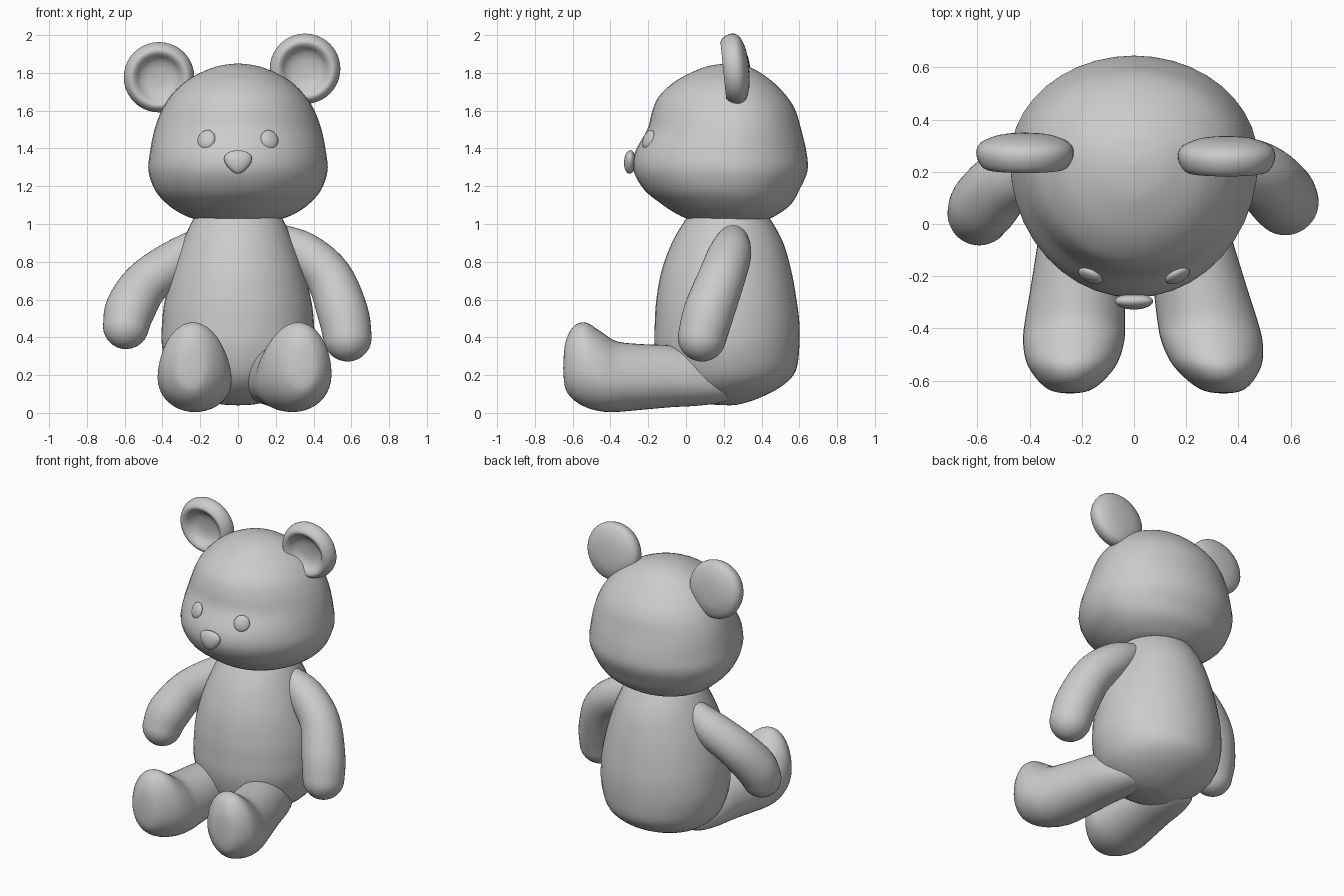
import bpy, bmesh, math
from mathutils import Vector, Matrix

if "Cube" in bpy.data.objects:
    bpy.data.objects.remove(bpy.data.objects["Cube"])

N = 40  # points around each ring


def smooth_rows(rows, steps=5):
    """Catmull-Rom interpolation through rows of numbers."""
    out = []
    for i in range(len(rows) - 1):
        a, b, c, d = (rows[max(0, min(len(rows) - 1, i + k))] for k in (-1, 0, 1, 2))
        for s in range(steps):
            t = s / steps
            out.append([0.5 * (2 * q + (r - p) * t + (2 * p - 5 * q + 4 * r - w) * t * t
                               + (3 * q - p - 3 * r + w) * t ** 3)
                        for p, q, r, w in zip(a, b, c, d)])
    return out + [list(rows[-1])]


def finish(name, bm):
    bmesh.ops.recalc_face_normals(bm, faces=bm.faces)
    for f in bm.faces:
        f.smooth = True
    me = bpy.data.meshes.new(name)
    bm.to_mesh(me)
    bm.free()
    ob = bpy.data.objects.new(name, me)
    bpy.context.collection.objects.link(ob)
    return ob


def loft(name, rings):
    bm = bmesh.new()
    loops = [[bm.verts.new(p) for p in ring] for ring in rings]
    for a, b in zip(loops, loops[1:]):
        for i in range(N):
            j = (i + 1) % N
            bm.faces.new((a[i], a[j], b[j], b[i]))
    bm.faces.new(loops[0])
    bm.faces.new(loops[-1])
    return finish(name, bm)


def oval(c, w, lo, hi, frac):
    """Egg-shaped section: half width w about c, from lo to hi, widest at frac."""
    w = max(w, 0.002)
    mid = lo + frac * (hi - lo)
    pts = []
    for i in range(N):
        a = 2 * math.pi * i / N
        s = math.sin(a)
        pts.append((c + w * math.cos(a), mid + s * ((hi - mid) if s > 0 else (mid - lo))))
    return pts


def stack(name, rows, frac):
    """Horizontal sections: z, half width, front y, back y."""
    loft(name, [[(p, q, z) for p, q in oval(0, w, lo, hi, frac)]
                for z, w, lo, hi in smooth_rows(rows)])


def limb(name, path):
    """Round tube along x, y, z, radius with a rounded far end."""
    rows = smooth_rows(path)
    pts = [(Vector(r[:3]), r[3]) for r in rows]
    rings = []

    def ring(p, t, r):
        u = t.cross(Vector((0, 1, 0))).normalized()
        v = t.cross(u)
        rings.append([p + r * (u * math.cos(2 * math.pi * i / N) + v * math.sin(2 * math.pi * i / N))
                      for i in range(N)])

    start = (pts[1][0] - pts[0][0]).normalized()
    end = (pts[-1][0] - pts[-3][0]).normalized()
    for k in range(8, 0, -1):
        a = k * math.pi / 16.2
        ring(pts[0][0] - start * pts[0][1] * math.sin(a), start, pts[0][1] * math.cos(a))
    for i, (p, r) in enumerate(pts):
        t = (pts[min(i + 1, len(pts) - 1)][0] - pts[max(i - 1, 0)][0]).normalized()
        ring(p, t, r)
    for k in range(1, 9):
        a = k * math.pi / 16.2
        ring(pts[-1][0] + end * pts[-1][1] * math.sin(a), end, pts[-1][1] * math.cos(a))
    loft(name, rings)


def ellipsoid(name, loc, size, normal=(0, -1, 0), taper=0.0):
    bm = bmesh.new()
    bmesh.ops.create_uvsphere(bm, u_segments=32, v_segments=16, radius=1)
    for v in bm.verts:
        v.co.x *= 1 + taper * v.co.z
        v.co = Vector(v.co[i] * size[i] for i in range(3))
    rot = Vector(normal).to_track_quat('-Y', 'Z').to_matrix().to_4x4()
    bm.transform(Matrix.Translation(loc) @ rot)
    finish(name, bm)


# Head
stack("head", [
    (1.015, .08, .15, .32), (1.025, .22, .02, .43), (1.06, .31, -.06, .50), (1.11, .38, -.135, .56),
    (1.18, .44, -.22, .60), (1.28, .474, -.277, .643), (1.38, .466, -.27, .638),
    (1.50, .442, -.205, .61), (1.60, .405, -.178, .58), (1.68, .355, -.14, .53),
    (1.76, .27, -.05, .45), (1.82, .155, .07, .36), (1.842, .075, .15, .29), (1.85, 0, .23, .234)], .57)

# Body
stack("body", [
    (.04, 0, .23, .234), (.047, .10, .12, .29), (.08, .21, .01, .39), (.14, .305, -.08, .505),
    (.22, .365, -.135, .58), (.35, .402, -.165, .60), (.48, .402, -.165, .60), (.60, .387, -.157, .585),
    (.75, .35, -.13, .558), (.90, .295, -.075, .515), (1.02, .24, -.005, .45), (1.08, .19, .04, .40)], .5)

# Legs with upturned feet: y, half width, bottom z, top z
leg = [(.24, .0, .10, .11), (.22, .09, .07, .19), (.16, .13, .05, .28), (.05, .155, .037, .335),
       (-.08, .165, .03, .357), (-.25, .18, .015, .365), (-.37, .192, .005, .38), (-.45, .194, .008, .43),
       (-.53, .175, .03, .478), (-.59, .135, .065, .462), (-.63, .09, .11, .40),
       (-.645, .05, .16, .33), (-.65, .0, .235, .24)]
for name, x0, slope in (("left_leg", -.20, .07), ("right_leg", .20, -.22)):
    loft(name, [[(p, y, q) for p, q in oval(x0 + slope * y, w, lo, hi, .43)]
                for y, w, lo, hi in smooth_rows(leg)])

# Arms
limb("right_arm", [(.20, .25, .93, .075), (.34, .235, .85, .112), (.48, .19, .72, .124),
                   (.555, .12, .53, .134), (.58, .085, .40, .128)])
limb("left_arm", [(-.20, .25, .91, .075), (-.34, .225, .80, .112), (-.49, .165, .68, .124),
                  (-.57, .08, .55, .132), (-.593, .04, .46, .122)])

# Ears: dished discs revolved from a profile of radius and depth
profile = smooth_rows([(.001, -.005), (.06, -.010), (.10, -.028), (.125, -.055), (.15, -.065),
                       (.175, -.042), (.187, 0), (.17, .036), (.11, .062), (.05, .07), (.001, .072)], 3)
for name, loc in (("left_ear", (-.418, .275, 1.777)), ("right_ear", (.355, .262, 1.822))):
    rings = [[(r * math.cos(2 * math.pi * i / N), d, r * math.sin(2 * math.pi * i / N))
              for i in range(N)] for r, d in profile]
    ear = loft(name, rings)
    ear.location = loc
    ear.rotation_euler.x = .1

# Eyes and nose
for name, s in (("left_eye", -1), ("right_eye", 1)):
    ellipsoid(name, (s * .167, -.198, 1.447), (.05, .023, .052), (s * .42, -.85, .32))
ellipsoid("nose", (0, -.297, 1.328), (.07, .031, .062), (0, -1, .05), .35)
